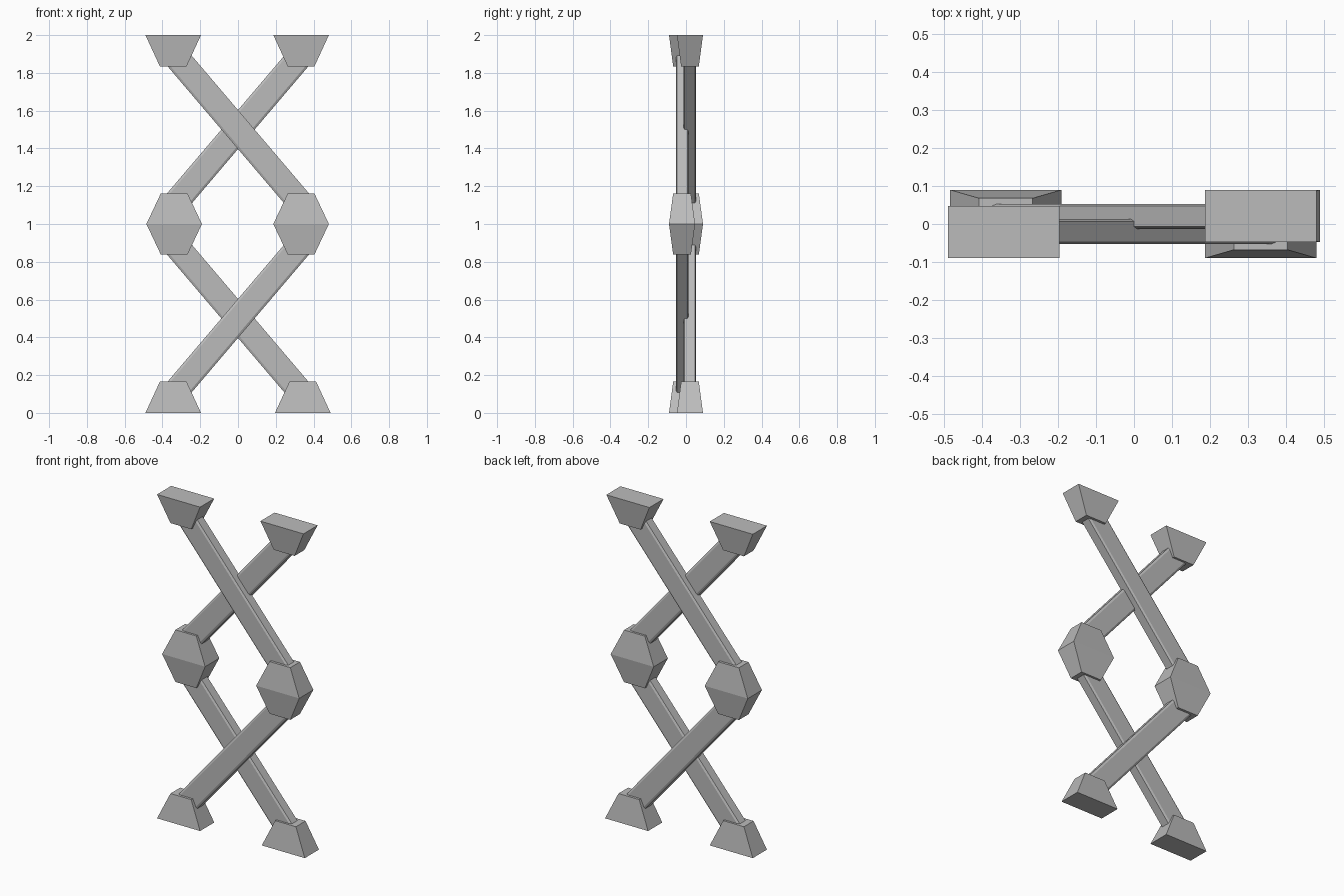
import bpy, bmesh, math
from mathutils import Matrix

cube = bpy.data.objects.get("Cube")
if cube:
    bpy.data.objects.remove(cube, do_unlink=True)

grey = bpy.data.materials.new("steel grey")
grey.use_nodes = True
colour = (0.5, 0.5, 0.5, 1)
grey.diffuse_color = colour
grey.node_tree.nodes["Principled BSDF"].inputs["Base Color"].default_value = colour

TAPER = 0.165          # height of one tapered half
WIDE = (0.147, 0.069)  # half sizes at the wide end
SLIM = (0.071, 0.047)  # half sizes at the narrow end


def finish(name, bm):
    bmesh.ops.recalc_face_normals(bm, faces=bm.faces)
    mesh = bpy.data.meshes.new(name)
    bm.to_mesh(mesh)
    bm.free()
    mesh.materials.append(grey)
    obj = bpy.data.objects.new(name, mesh)
    bpy.context.collection.objects.link(obj)
    return obj


def block(name, x, y, levels):
    """Stack of rectangles, each given as (height, half sizes)."""
    bm = bmesh.new()
    rings = []
    for z, (hx, hy) in levels:
        corners = ((-1, -1), (1, -1), (1, 1), (-1, 1))
        rings.append([bm.verts.new((x + a * hx, y + b * hy, z)) for a, b in corners])
    bm.faces.new(rings[0])
    bm.faces.new(rings[-1])
    for low, high in zip(rings, rings[1:]):
        for i in range(4):
            j = (i + 1) % 4
            bm.faces.new((low[i], low[j], high[j], high[i]))
    return finish(name, bm)


def bar(name, y, z, angle):
    """Long bar with narrow bevels along its four long edges."""
    half, width, depth = 0.595, 0.067, 0.033
    cx, cy = 0.012, 0.006
    section = []
    for a, b in ((1, 1), (-1, 1), (-1, -1), (1, -1)):
        pair = [(a * width, b * (depth - cy)), (a * (width - cx), b * depth)]
        section += pair if a * b > 0 else pair[::-1]
    bm = bmesh.new()
    face = bm.faces.new([bm.verts.new((-half, v, u)) for u, v in section])
    grown = bmesh.ops.extrude_face_region(bm, geom=[face], use_keep_orig=True)
    moved = [g for g in grown["geom"] if isinstance(g, bmesh.types.BMVert)]
    bmesh.ops.translate(bm, verts=moved, vec=(2 * half, 0, 0))
    turn = Matrix.Translation((0, y, z)) @ Matrix.Rotation(-angle, 4, "Y")
    bmesh.ops.transform(bm, matrix=turn, verts=bm.verts)
    return finish(name, bm)


# Crossing bars, one pair per storey
SLOPE = math.radians(49.6)
for label, z, sign in (("lower", 0.5, 1), ("upper", 1.5, -1)):
    bar(label + "_front_bar", -0.02, z, sign * SLOPE)
    bar(label + "_back_bar", 0.02, z, -sign * SLOPE)

# Feet, middle joints and top caps
foot = [(0, WIDE), (TAPER, SLIM)]
joint = [(1 - TAPER + 0.004, SLIM), (1, WIDE), (1 + TAPER - 0.004, SLIM)]
cap = [(2 - TAPER, SLIM), (2, WIDE)]
Y = 0.021
block("right_foot", -0.343, -Y, foot)
block("left_foot", 0.343, Y, foot)
block("right_joint", -0.338, Y, joint)
block("left_joint", 0.334, -Y, joint)
block("right_cap", -0.343, -Y, cap)
block("left_cap", 0.334, Y, cap)
